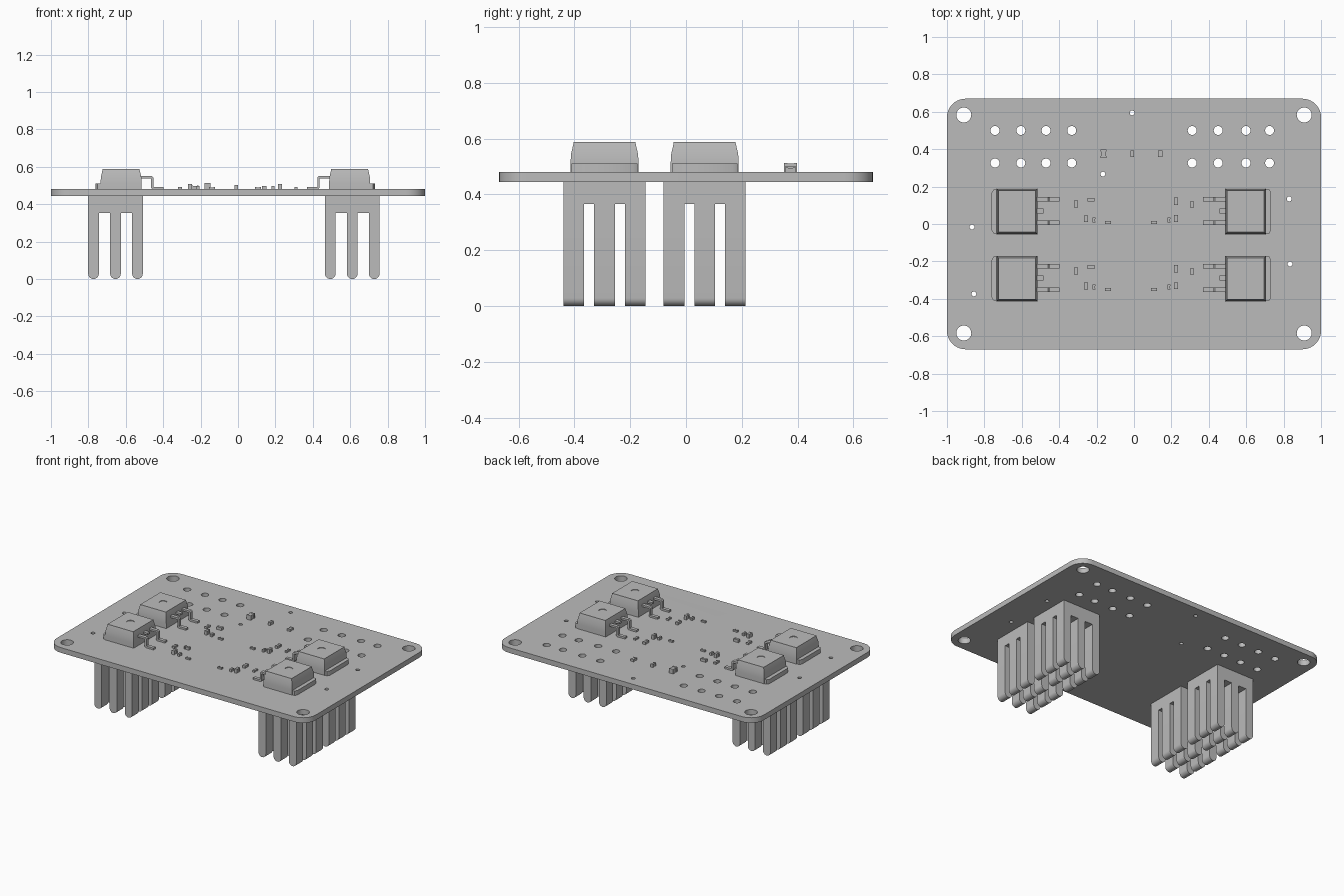
import bpy, bmesh, math
from mathutils import Vector

cube = bpy.data.objects.get("Cube")
if cube:
    bpy.data.objects.remove(cube, do_unlink=True)

GREY = (0.5, 0.5, 0.5, 1)
grey = bpy.data.materials.new("plain grey")
grey.use_nodes = True
grey.diffuse_color = GREY
grey.node_tree.nodes["Principled BSDF"].inputs["Base Color"].default_value = GREY

TOP, BOTTOM = 0.48, 0.444


def finish(name, bm):
    """Turn a bmesh into a clean grey object with crisp edges."""
    bmesh.ops.remove_doubles(bm, verts=bm.verts, dist=1e-5)
    bmesh.ops.recalc_face_normals(bm, faces=bm.faces)
    mesh = bpy.data.meshes.new(name)
    bm.to_mesh(mesh)
    bm.free()
    mesh.materials.append(grey)
    obj = bpy.data.objects.new(name, mesh)
    bpy.context.collection.objects.link(obj)
    bpy.ops.object.select_all(action="DESELECT")
    obj.select_set(True)
    bpy.context.view_layer.objects.active = obj
    bpy.ops.object.shade_smooth_by_angle(angle=math.radians(35))
    return obj


def add_prism(bm, loops, lo, hi, upright=False):
    """Extrude an outline with holes along z, or along y when upright."""
    curve = bpy.data.curves.new("outline", "CURVE")
    curve.dimensions, curve.fill_mode = "2D", "BOTH"
    curve.extrude = (hi - lo) / 2
    for loop in loops:
        spline = curve.splines.new("POLY")
        spline.points.add(len(loop) - 1)
        for point, (a, b) in zip(spline.points, loop):
            point.co = (a, b, 0, 1)
        spline.use_cyclic_u = True
    temp = bpy.data.objects.new("outline", curve)
    mesh = bpy.data.meshes.new_from_object(temp)
    for v in mesh.vertices:
        a, b, c = v.co
        c += (lo + hi) / 2
        v.co = (a, c, b) if upright else (a, b, c)
    bm.from_mesh(mesh)
    bpy.data.objects.remove(temp)
    bpy.data.curves.remove(curve)
    bpy.data.meshes.remove(mesh)


def add_box(bm, x, y, z):
    """Box between pairs of limits."""
    verts = bmesh.ops.create_cube(bm, size=1)["verts"]
    for v in verts:
        v.co = Vector([lim[0] if c < 0 else lim[1] for c, lim in zip(v.co, (x, y, z))])


def add_loft(bm, rings):
    """Join rings of points and close both ends."""
    rows = [[bm.verts.new(p) for p in ring] for ring in rings]
    for low, high in zip(rows, rows[1:]):
        for i in range(len(low)):
            j = (i + 1) % len(low)
            bm.faces.new((low[i], low[j], high[j], high[i]))
    bm.faces.new(rows[0])
    bm.faces.new(rows[-1])


def arc(cx, cy, r, start, end, n):
    return [(cx + r * math.cos(math.radians(start + (end - start) * i / n)),
             cy + r * math.sin(math.radians(start + (end - start) * i / n)))
            for i in range(n + 1)]


def circle(cx, cy, r, n=24):
    return arc(cx, cy, r, 0, 360, n)[:-1]


def rect(x0, x1, y0, y1):
    return [(x0, y0), (x1, y0), (x1, y1), (x0, y1)]


# Board with rounded corners, mounting holes, terminal holes and vias
outline = []
for k, (sx, sy) in enumerate([(1, 1), (-1, 1), (-1, -1), (1, -1)]):
    outline += arc(sx * 0.9, sy * 0.57, 0.1, 90 * k, 90 * k + 90, 10)
holes = [circle(sx * 0.91, sy * 0.583, 0.04, 32) for sx in (-1, 1) for sy in (-1, 1)]
for x in (-0.743, -0.605, -0.47, -0.333, 0.311, 0.45, 0.599, 0.725):
    holes += [circle(x, y, 0.024) for y in (0.326, 0.5)]
for x, y in [(-0.01, 0.594), (-0.166, 0.267), (-0.866, -0.016),
             (-0.856, -0.374), (0.83, 0.134), (0.834, -0.214)]:
    holes.append(circle(x, y, 0.013, 16))
bm = bmesh.new()
add_prism(bm, [outline] + holes, BOTTOM, TOP)
finish("circuit_board", bm)


def heatsink(name, cx, cy):
    """Comb of round-ended fingers, repeated in three rows under a solid base."""
    half, r, pitch = 0.146, 0.0285, 0.1175
    comb = [(cx - half, BOTTOM)]
    for i in range(3):
        fx = cx + (i - 1) * pitch
        if i:
            comb.append((fx - r, 0.353))
        comb += arc(fx, r, r, 180, 360, 12)
        if i < 2:
            comb.append((fx + r, 0.353))
    comb.append((cx + half, BOTTOM))
    bm = bmesh.new()
    for row in (-1, 0, 1):
        y = cy + row * 0.11
        add_prism(bm, [comb], y - 0.037, y + 0.037, upright=True)
    for row in (-0.5, 0.5):
        y = cy + row * 0.11
        add_box(bm, (cx - half, cx + half), (y - 0.018, y + 0.018), (0.366, BOTTOM))
    finish(name, bm)


def transistor(name, side, base, cy):
    """Power package: moulded body, metal tab and bent leads facing the middle."""
    def X(u):
        return side * (base + u)

    # Moulded body with a shallow round dimple on top
    bm = bmesh.new()
    rings = []
    for z, inset in [(TOP, 0), (0.513, 0), (0.545, 0.002), (0.584, 0.011)]:
        rings.append([(x, y, z) for x, y in rect(
            X(inset), X(0.22 - inset), cy - 0.122 + inset, cy + 0.122 - inset)])
    add_loft(bm, rings)
    add_prism(bm, [rect(*sorted((X(0.011), X(0.209))), cy - 0.111, cy + 0.111),
                   circle(X(0.11), cy, 0.025)], 0.584, 0.588)
    finish(name + "_body", bm)

    # Metal tab with clipped corners
    bm = bmesh.new()
    tab = [(X(0.2), cy - 0.118), (X(0.236), cy - 0.118), (X(0.246), cy - 0.1),
           (X(0.246), cy + 0.1), (X(0.236), cy + 0.118), (X(0.2), cy + 0.118)]
    add_prism(bm, [tab], TOP, 0.511)
    finish(name + "_tab", bm)

    # Two bent leads and the cut middle lead
    bm = bmesh.new()
    lead = [(0.02, 0.55), (-0.055, 0.55), (-0.063, 0.542), (-0.063, 0.493), (-0.117, 0.493),
            (-0.117, TOP), (-0.058, TOP), (-0.05, 0.488), (-0.05, 0.537), (0.02, 0.537)]
    for dy in (-0.06, 0.066):
        add_prism(bm, [[(X(u), z) for u, z in lead]], cy + dy - 0.012, cy + dy + 0.012, upright=True)
    add_box(bm, sorted((X(-0.03), X(0.01))), (cy - 0.01, cy + 0.016), (0.537, 0.55))
    finish(name + "_leads", bm)


def chip(name, cx, cy, w, d, height):
    """Small component with slightly larger end caps along its long side."""
    bm = bmesh.new()
    hw, hd = w / 2, d / 2
    t = TOP + height
    if w > d:
        add_box(bm, (cx - hw * 0.5, cx + hw * 0.5), (cy - hd * 0.85, cy + hd * 0.85), (TOP, t - 0.002))
        for s in (-1, 1):
            add_box(bm, sorted((cx + s * hw * 0.5, cx + s * hw)), (cy - hd, cy + hd), (TOP, t))
    else:
        add_box(bm, (cx - hw * 0.85, cx + hw * 0.85), (cy - hd * 0.5, cy + hd * 0.5), (TOP, t - 0.002))
        for s in (-1, 1):
            add_box(bm, (cx - hw, cx + hw), sorted((cy + s * hd * 0.5, cy + s * hd)), (TOP, t))
    finish(name, bm)


for row, cy in (("back", 0.067), ("front", -0.292)):
    for label, side, base, sink_x in (("left", 1, 0.487, 0.611), ("right", -1, 0.515, -0.655)):
        transistor(f"{row}_{label}_transistor", side, base, cy)
        heatsink(f"{row}_{label}_heatsink", sink_x, cy)

    # Chips beside each package: x, offset in y, width, depth, height
    chips = [(-0.31, 0.04, 0.02, 0.038, 0.013), (-0.23, 0.062, 0.038, 0.02, 0.02),
             (-0.257, -0.039, 0.02, 0.036, 0.028), (-0.214, -0.046, 0.016, 0.027, 0.018),
             (-0.139, -0.058, 0.032, 0.016, 0.012), (0.225, 0.054, 0.02, 0.04, 0.018),
             (0.31, 0.037, 0.016, 0.037, 0.012), (0.225, -0.038, 0.02, 0.036, 0.028),
             (0.187, -0.046, 0.016, 0.027, 0.018), (0.107, -0.058, 0.032, 0.016, 0.012)]
    for i, (x, dy, w, d, h) in enumerate(chips):
        chip(f"{row}_chip_{i + 1}", x, cy + dy, w, d, h)

# Indicator components near the back edge
for i, (x, w, d, h) in enumerate([(-0.164, 0.032, 0.046, 0.032), (-0.01, 0.018, 0.036, 0.022),
                                  (0.141, 0.024, 0.036, 0.016)]):
    chip(f"indicator_{i + 1}", x, 0.375, w, d, h)
